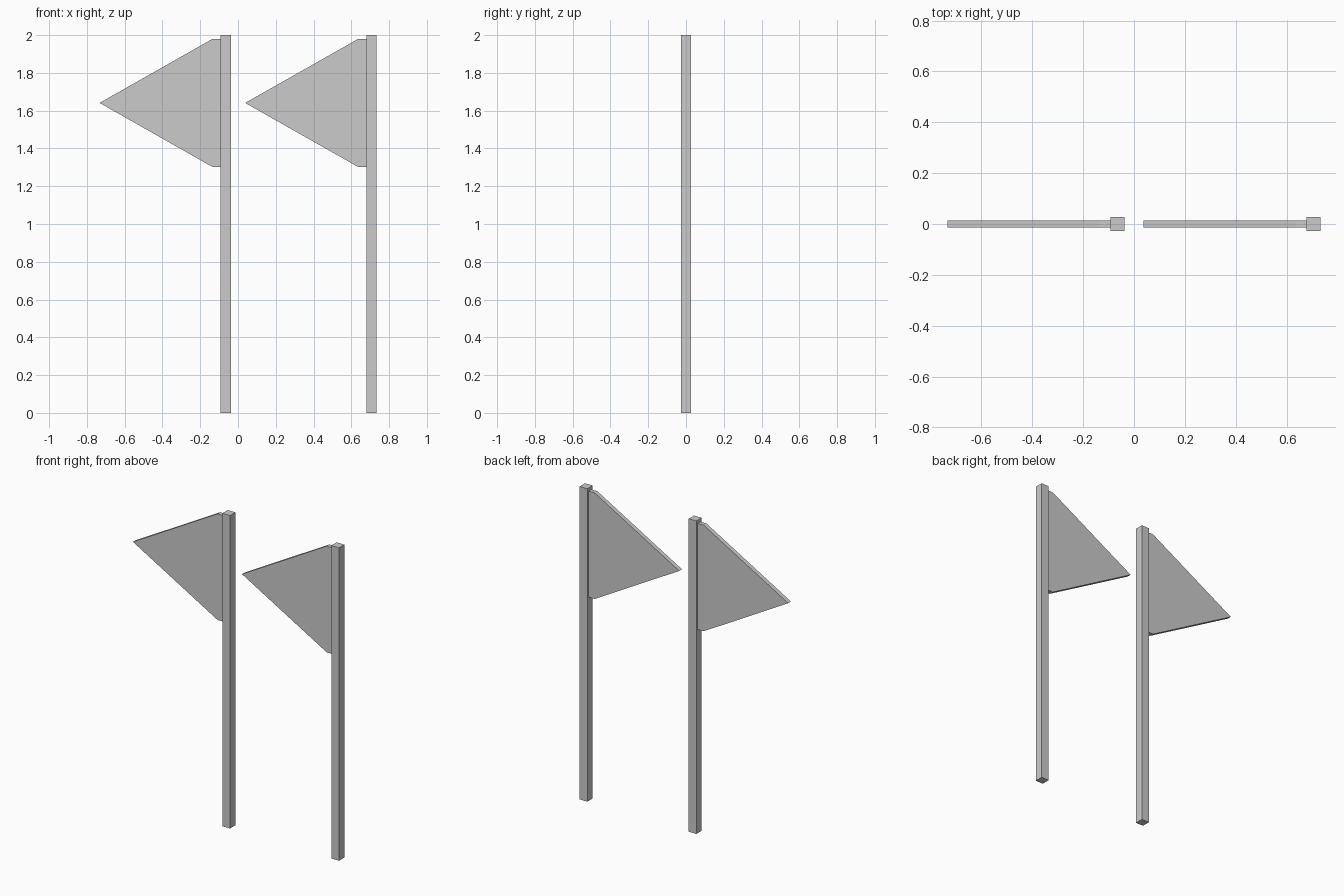
import bpy
import bmesh

if "Cube" in bpy.data.objects:
    bpy.data.objects.remove(bpy.data.objects["Cube"])

SPACING = 0.771      # distance between the two flags
POLE_X = -0.065      # centre of the left pole
POLE_HALF = 0.027
CLOTH_HALF = 0.014


def prism(name, profile, half_depth):
    """Extrude an x-z outline along y, centred on y = 0."""
    bm = bmesh.new()
    face = bm.faces.new([bm.verts.new((x, -half_depth, z)) for x, z in profile])
    result = bmesh.ops.extrude_face_region(bm, geom=[face])
    verts = [g for g in result["geom"] if isinstance(g, bmesh.types.BMVert)]
    bmesh.ops.translate(bm, verts=verts, vec=(0, 2 * half_depth, 0))
    bmesh.ops.recalc_face_normals(bm, faces=bm.faces)
    mesh = bpy.data.meshes.new(name)
    bm.to_mesh(mesh)
    bm.free()
    obj = bpy.data.objects.new(name, mesh)
    bpy.context.collection.objects.link(obj)
    return obj


for side, offset in (("left", 0), ("right", SPACING)):
    px = POLE_X + offset
    # Square pole
    left, right = px - POLE_HALF, px + POLE_HALF
    prism(f"pole_{side}", [(left, 0), (right, 0), (right, 2), (left, 2)], POLE_HALF)
    # Triangular pennant with a short straight hem running into the pole
    tip, hem = -0.733 + offset, -0.135 + offset
    prism(f"pennant_{side}",
          [(tip, 1.641), (hem, 1.302), (px - 0.02, 1.302), (px - 0.02, 1.98), (hem, 1.98)],
          CLOTH_HALF)
